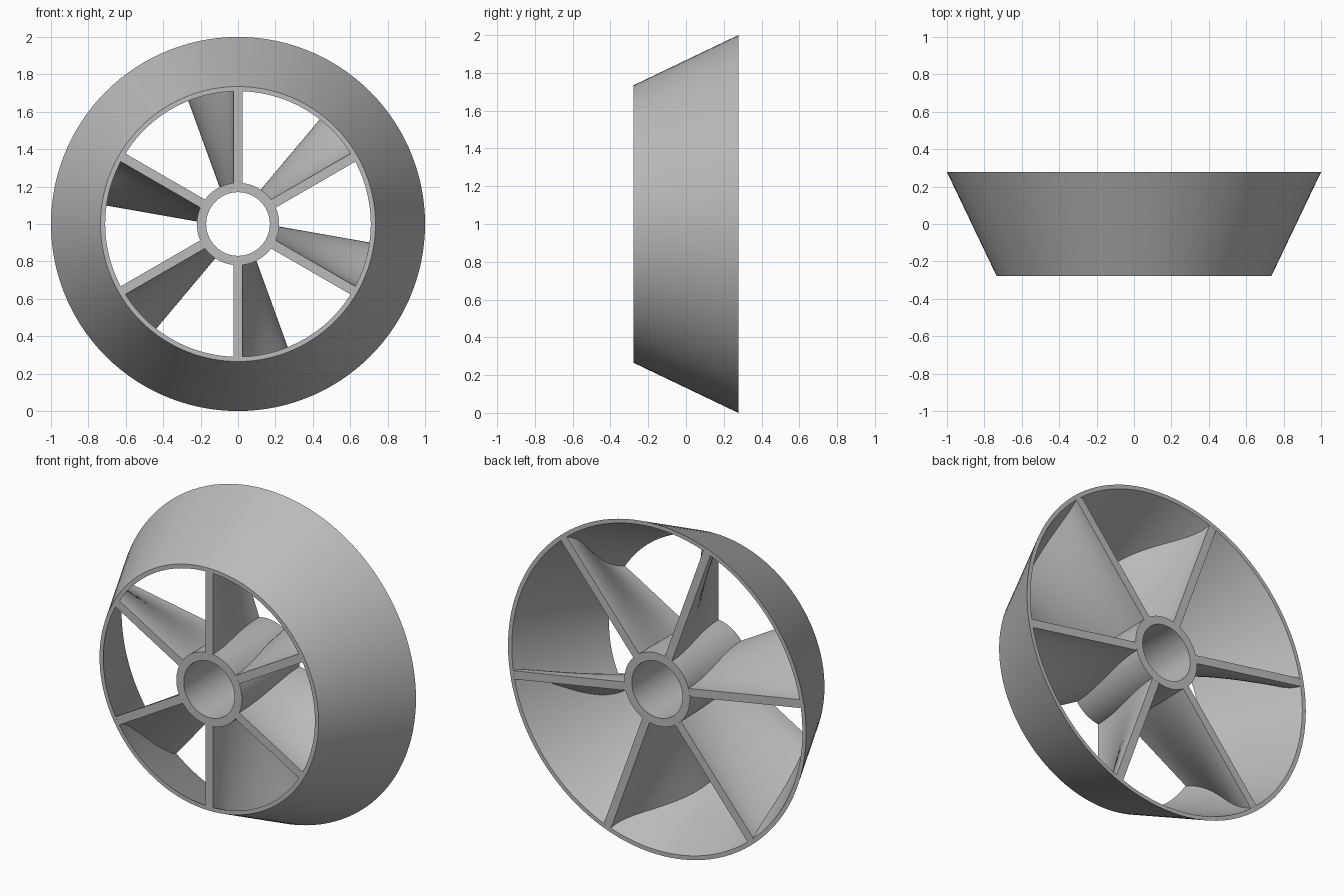
import bpy, bmesh, math

if "Cube" in bpy.data.objects:
    bpy.data.objects.remove(bpy.data.objects["Cube"])

HALF = 0.277            # half depth along y
ZC = 1.0                # axle height
BLADES = 6
TWIST = math.radians(20)

grey = bpy.data.materials.new("plain_grey")
grey.diffuse_color = (0.5, 0.5, 0.5, 1)
grey.use_nodes = True
grey.node_tree.nodes["Principled BSDF"].inputs["Base Color"].default_value = grey.diffuse_color


def finish(bm, name):
    bmesh.ops.recalc_face_normals(bm, faces=bm.faces)
    me = bpy.data.meshes.new(name)
    bm.to_mesh(me)
    bm.free()
    ob = bpy.data.objects.new(name, me)
    bpy.context.collection.objects.link(ob)
    me.materials.append(grey)
    ob.location.z = ZC
    bpy.ops.object.select_all(action='DESELECT')
    ob.select_set(True)
    bpy.context.view_layer.objects.active = ob
    bpy.ops.object.shade_smooth_by_angle(angle=math.radians(30))
    return ob


def loft(bm, rings, wrap):
    """Join equal rings of verts, optionally joining last to first."""
    n = len(rings[0])
    for i in range(len(rings) - (0 if wrap else 1)):
        a, b = rings[i], rings[(i + 1) % len(rings)]
        for j in range(n):
            k = (j + 1) % n
            bm.faces.new((a[j], a[k], b[k], b[j]))


def lathe(name, profile, steps=120):
    """Closed (radius, y) profile turned about the y axis."""
    bm = bmesh.new()
    rings = []
    for i in range(steps):
        a = 2 * math.pi * i / steps
        rings.append([bm.verts.new((r * math.cos(a), y, r * math.sin(a)))
                      for r, y in profile])
    loft(bm, rings, True)
    return finish(bm, name)


# conical outer shell and centre tube
lathe("conical_shell", [(0.735, -HALF), (1.0, HALF), (0.975, HALF), (0.71, -HALF)])
lathe("hub_tube", [(0.22, -HALF), (0.22, HALF), (0.17, HALF), (0.17, -HALF)])


def blade(name, start, half=0.025, steps=28, cuts=8):
    """Bar section swept front to back with an eased twist, widening with the shell."""
    bm = bmesh.new()
    rings = []
    for i in range(steps + 1):
        t = i / steps
        a = start + TWIST * t * t * (3 - 2 * t)
        c, s = math.cos(a), math.sin(a)
        y = (2 * t - 1) * (HALF - 0.0005)
        outer = 0.721 + 0.265 * t
        radii = [0.2 + (outer - 0.2) * j / cuts for j in range(cuts + 1)]
        section = [(r, -half) for r in radii] + [(r, half) for r in reversed(radii)]
        rings.append([bm.verts.new((r * c - w * s, y, r * s + w * c))
                      for r, w in section])
    loft(bm, rings, False)
    bm.faces.new(rings[0])
    bm.faces.new(rings[-1])
    finish(bm, name)


# twisted blades between hub and shell
for i in range(BLADES):
    blade(f"blade_{i + 1}", math.radians(30) + 2 * math.pi * i / BLADES)
